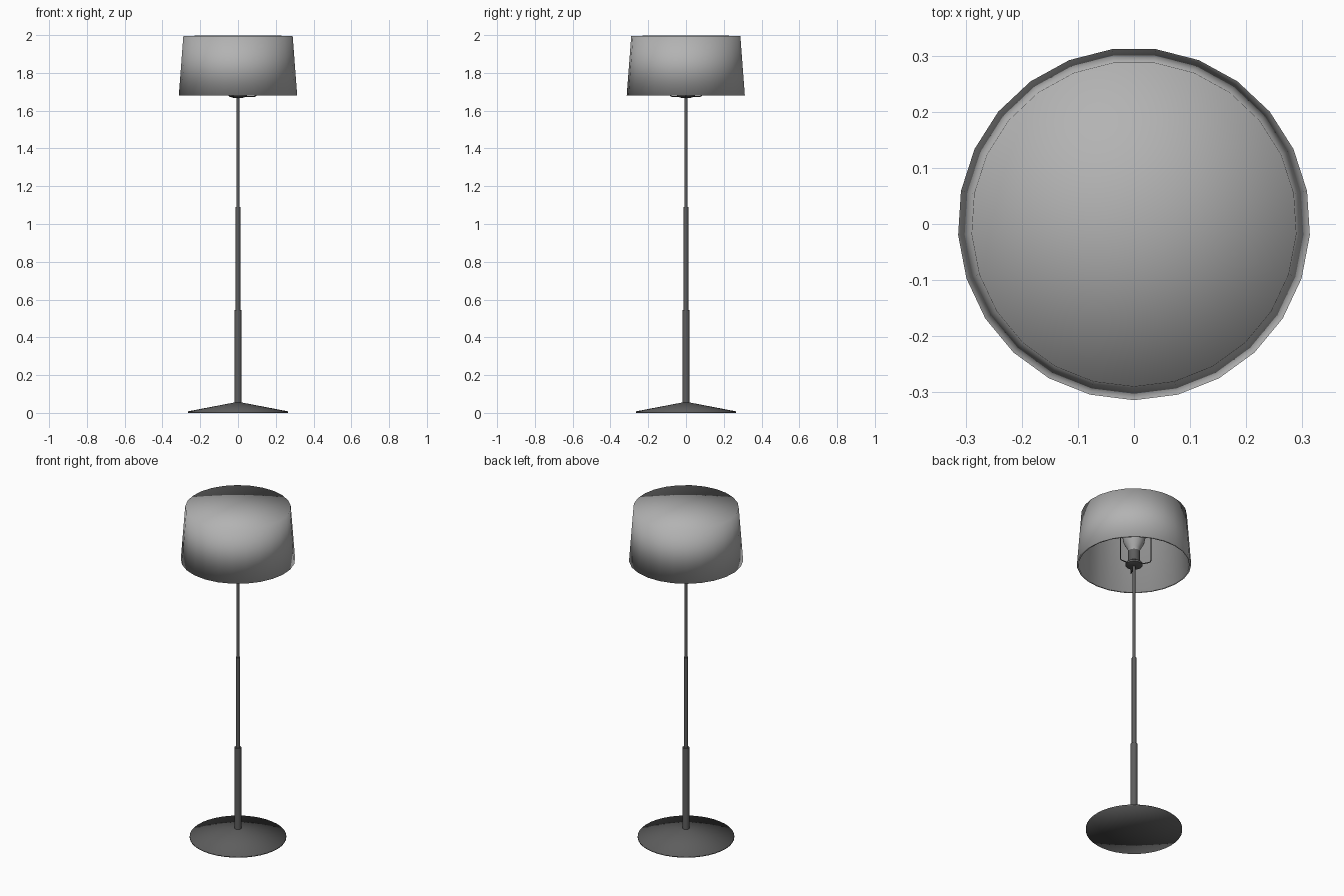
import bpy, bmesh, math
from mathutils import Vector

if "Cube" in bpy.data.objects:
    bpy.data.objects.remove(bpy.data.objects["Cube"])


def material(name, v):
    m = bpy.data.materials.new(name)
    m.diffuse_color = (v, v, v, 1)
    m.use_nodes = True
    m.node_tree.nodes["Principled BSDF"].inputs["Base Color"].default_value = m.diffuse_color
    return m


FABRIC = material("shade_grey", 0.45)
METAL = material("dark_metal", 0.11)
GLASS = material("bulb_grey", 0.40)


def lathe(name, profile, sides, mat, angle=None):
    """Spin an (r, z) profile about z; r = 0 makes a pole point."""
    start = -math.pi / 2
    bm = bmesh.new()
    rings = []
    for r, z in profile:
        if r == 0:
            rings.append([bm.verts.new((0, 0, z))] * sides)
        else:
            rings.append([bm.verts.new((r * math.cos(start + i * math.tau / sides),
                                        r * math.sin(start + i * math.tau / sides), z))
                          for i in range(sides)])
    for a, b in zip(rings, rings[1:]):
        for i in range(sides):
            j = (i + 1) % sides
            bm.faces.new(dict.fromkeys((a[i], a[j], b[j], b[i])))
    bmesh.ops.recalc_face_normals(bm, faces=bm.faces)
    for f in bm.faces:
        f.smooth = True
    me = bpy.data.meshes.new(name)
    bm.to_mesh(me)
    bm.free()
    me.materials.append(mat)
    ob = bpy.data.objects.new(name, me)
    bpy.context.collection.objects.link(ob)
    if angle is not None:
        bpy.ops.object.select_all(action='DESELECT')
        ob.select_set(True)
        bpy.context.view_layer.objects.active = ob
        bpy.ops.object.shade_smooth_by_angle(angle=math.radians(angle))
    return ob


def wire(name, points, radius, mat):
    """Thin round rod along a path."""
    cu = bpy.data.curves.new(name, 'CURVE')
    cu.dimensions = '3D'
    cu.bevel_depth = radius
    cu.bevel_resolution = 1
    cu.use_fill_caps = True
    sp = cu.splines.new('POLY')
    sp.points.add(len(points) - 1)
    for p, co in zip(sp.points, points):
        p.co = (*co, 1)
    cu.materials.append(mat)
    ob = bpy.data.objects.new(name, cu)
    bpy.context.collection.objects.link(ob)


# Shallow conical foot
lathe("base", [(0, 0), (0.265, 0), (0.265, 0.008), (0.02, 0.055), (0, 0.056)], 40, METAL)

# Telescoping pole, three sections
for name, r, z0, z1 in (("lower_pole", 0.019, 0.045, 0.545),
                        ("middle_pole", 0.0125, 0.54, 1.09),
                        ("upper_pole", 0.008, 1.085, 1.69)):
    lathe(name, [(0, z0), (r, z0), (r, z1), (0, z1)], 16, METAL, angle=40)

# Closed-top tapered shade, hollow from below, 25 sides
lathe("shade", [(0, 1.999), (0.29, 1.996), (0.314, 1.68), (0.303, 1.68),
                (0.281, 1.985), (0, 1.99)], 25, FABRIC)

# Lamp holder and bulb
lathe("socket", [(0, 1.668), (0.025, 1.668), (0.047, 1.675), (0.047, 1.687), (0.03, 1.698),
                 (0.033, 1.703), (0.033, 1.762), (0, 1.762)], 24, METAL, angle=40)
lathe("bulb", [(0, 1.76), (0.03, 1.76), (0.036, 1.78), (0.056, 1.815), (0.063, 1.85),
               (0.057, 1.885), (0.035, 1.912), (0, 1.922)], 24, GLASS, angle=60)

# Three bent wire arms carrying the shade
for k in range(3):
    d = Vector((math.cos(k * math.tau / 3), math.sin(k * math.tau / 3), 0))
    path = [(0.02, 1.676), (0.088, 1.676), (0.095, 1.679), (0.098, 1.686), (0.098, 1.988)]
    wire(f"shade_arm_{k + 1}", [d * r + Vector((0, 0, z)) for r, z in path], 0.003, METAL)
